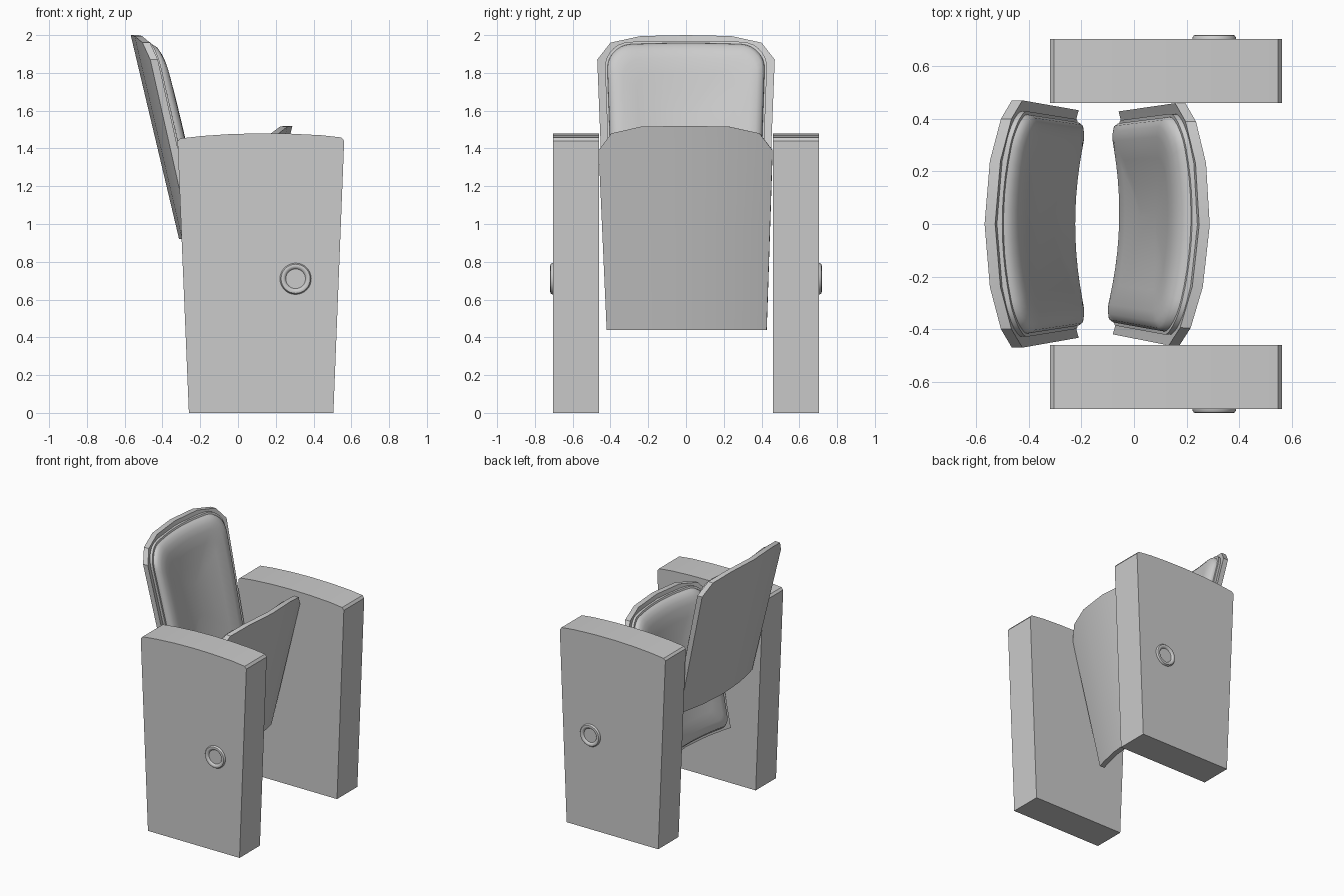
import bpy, bmesh
from math import sin, cos, pi, radians
from mathutils import Matrix, Vector

if "Cube" in bpy.data.objects:
    bpy.data.objects.remove(bpy.data.objects["Cube"])


def make(name, bm, angle=30):
    bmesh.ops.recalc_face_normals(bm, faces=bm.faces[:])
    me = bpy.data.meshes.new(name)
    bm.to_mesh(me)
    bm.free()
    ob = bpy.data.objects.new(name, me)
    bpy.context.collection.objects.link(ob)
    bpy.ops.object.select_all(action='DESELECT')
    ob.select_set(True)
    bpy.context.view_layer.objects.active = ob
    bpy.ops.object.shade_smooth_by_angle(angle=radians(angle))
    return ob


def skin(bm, rings, closed):
    """Bridge successive rows of vertices with quads."""
    for a, b in zip(rings, rings[1:]):
        n = len(a)
        for i in range(n if closed else n - 1):
            j = (i + 1) % n
            bm.faces.new((a[i], a[j], b[j], b[i]))


def curved(y, z, d):
    """Point on the leaning, wrapped backrest surface at depth d."""
    return Vector((-0.312 - 0.237 * (z - 0.92) + 0.33 * y * y + d, y, z))


def taper(z):
    return 0.92 + 0.08 * min(1, (z - 0.92) / 0.95)


def shell(name, place):
    half = [(0.0, 2.0), (0.24, 1.995), (0.40, 1.96), (0.47, 1.87)]
    top = [(-y, z) for y, z in half[:0:-1]] + half
    bm = bmesh.new()
    rows = []
    for d in (0.0, 0.04):
        grid = []
        for t in (0, 0.5, 1):
            row = []
            for y, zt in top:
                z = 0.92 + (zt - 0.92) * t
                row.append(bm.verts.new(place @ curved(y * taper(z), z, d)))
            grid.append(row)
        skin(bm, grid, False)
        rows.append(grid[0] + [g[-1] for g in grid[1:]] + grid[-1][-2::-1] + [grid[1][0]])
    skin(bm, rows, True)
    return make(name, bm, 25)


def cushion(name, place):
    # rounded outline: corner centre y, z, radius, start angle
    w, z0, z1, rt, rb = 0.43, 0.945, 1.97, 0.13, 0.06
    pts = []
    for cy, cz, r, a0 in ((w - rt, z1 - rt, rt, 0), (rt - w, z1 - rt, rt, 90),
                          (rb - w, z0 + rb, rb, 180), (w - rb, z0 + rb, rb, 270)):
        for k in range(8):
            a = radians(a0 + 90 * k / 7)
            pts.append((cy + r * cos(a), cz + r * sin(a)))
    line = []
    for p, q in zip(pts, pts[1:] + pts[:1]):
        n = 10 if abs(p[0] - q[0]) + abs(p[1] - q[1]) > 0.2 else 1
        line += [(p[0] + (q[0] - p[0]) * k / n, p[1] + (q[1] - p[1]) * k / n) for k in range(n)]
    zc, h = (z0 + z1) / 2, (z1 - z0) / 2
    bm = bmesh.new()
    rings = []
    # inset and depth: welt strip first, then the padded face
    for i, d in ((0, 0.03), (0, 0.06), (0.012, 0.062), (0.014, 0.075), (0.025, 0.092),
                 (0.05, 0.105), (0.09, 0.112), (0.17, 0.115), (0.27, 0.115), (0.38, 0.115)):
        ring = []
        for y, z in line:
            y2, z2 = y * (1 - i / w), zc + (z - zc) * (1 - i / h)
            crown = 0.012 * (1 - (abs(z2 - zc) / h) ** 2) * min(1, i / 0.09)
            sag = -0.02 * sin(pi / 2 * min(1, max(0, i - 0.09) / 0.29))
            z2 -= 0.012 * (y2 / w) ** 2 if z > zc else 0
            ring.append(bm.verts.new(place @ curved(y2 * taper(z2), z2, d + crown + sag)))
        rings.append(ring)
    skin(bm, rings, True)
    bm.faces.new(rings[0])
    bm.faces.new(rings[-1])
    return make(name, bm, 35)


# Backrest and folded-up seat (the same piece mirrored, slightly turned)
back = Matrix.Identity(4)
pivot = Matrix.Translation((0.1, 0, 0))
seat = (pivot @ Matrix.Rotation(radians(-1.5), 4, 'Z') @ pivot.inverted()
        @ Matrix.Translation((-0.28, 0, -0.48)) @ Matrix.Diagonal((-1, 0.98, 1, 1)))
for label, place in (("backrest", back), ("seat", seat)):
    shell(label + "_shell", place)
    cushion(label + "_cushion", place)

# Side panels with gently arched tops, and round bolt caps
profile = [(-0.26, 0), (0.505, 0), (0.562, 1.44), (0.548, 1.458), (0.44, 1.47), (0.28, 1.478),
           (0.12, 1.48), (-0.04, 1.476), (-0.19, 1.466), (-0.305, 1.453), (-0.32, 1.438)]
for side, label in ((-1, "front"), (1, "rear")):
    bm = bmesh.new()
    rings = [[bm.verts.new((x, side * y, z)) for x, z in profile] for y in (0.46, 0.703)]
    skin(bm, rings, True)
    for r in rings:
        bm.faces.new(r)
    make(label + "_side_panel", bm, 20)

    bm = bmesh.new()
    section = [(0.083, -0.01), (0.083, 0.006), (0.077, 0.014), (0.068, 0.016),
               (0.058, 0.013), (0.052, 0.004)]
    rings = [[bm.verts.new((0.305 + r * cos(2 * pi * k / 32), side * (0.703 + d),
                            0.71 + r * sin(2 * pi * k / 32))) for k in range(32)]
             for r, d in section]
    skin(bm, rings, True)
    bm.faces.new(rings[0])
    bm.faces.new(rings[-1])
    make(label + "_bolt_cap", bm, 40)
